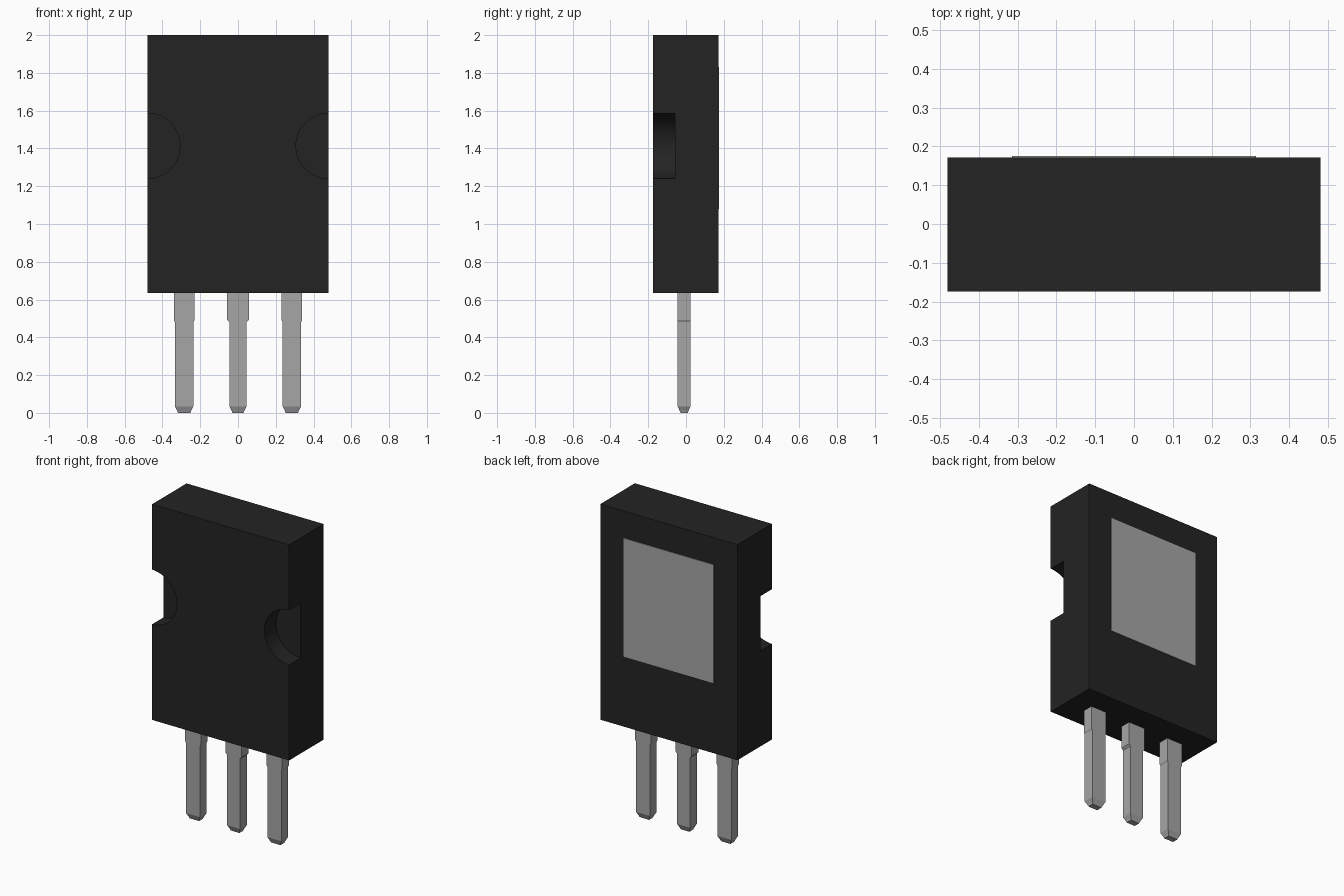
import bpy
import bmesh
import math

cube = bpy.data.objects.get("Cube")
if cube:
    bpy.data.objects.remove(cube, do_unlink=True)


def material(name, value):
    mat = bpy.data.materials.new(name)
    mat.use_nodes = True
    colour = (value, value, value, 1)
    mat.diffuse_color = colour
    mat.node_tree.nodes["Principled BSDF"].inputs["Base Color"].default_value = colour
    return mat


BLACK = material("black plastic", 0.017)
METAL = material("grey metal", 0.38)


def add_object(name, bm, mat):
    bmesh.ops.recalc_face_normals(bm, faces=bm.faces[:])
    mesh = bpy.data.meshes.new(name)
    bm.to_mesh(mesh)
    bm.free()
    mesh.materials.append(mat)
    obj = bpy.data.objects.new(name, mesh)
    bpy.context.collection.objects.link(obj)
    return obj


def box(name, lo, hi, mat):
    bm = bmesh.new()
    bmesh.ops.create_cube(bm, size=1)
    for v in bm.verts:
        v.co = [(a + b) / 2 + c * (b - a) for a, b, c in zip(lo, hi, v.co)]
    return add_object(name, bm, mat)


def pin(name, x, y, sections):
    """Stack rectangular sections (z, half width, half depth) into one pin."""
    bm = bmesh.new()
    rings = [[bm.verts.new((x + sx * w, y + sy * d, z))
              for sx, sy in ((-1, -1), (1, -1), (1, 1), (-1, 1))]
             for z, w, d in sections]
    for low, high in zip(rings, rings[1:]):
        for i in range(4):
            j = (i + 1) % 4
            bm.faces.new((low[i], low[j], high[j], high[i]))
    bm.faces.new(rings[0])
    bm.faces.new(rings[-1])
    return add_object(name, bm, METAL)


# Plastic case
body = box("case", (-0.48, -0.174, 0.635), (0.48, 0.171, 2.0), BLACK)

# Half-round notches on both side edges, open to the front
for side in (-1, 1):
    bpy.ops.mesh.primitive_cylinder_add(
        vertices=64, radius=0.173, depth=0.3,
        location=(side * 0.48, -0.058 - 0.15, 1.413),
        rotation=(math.pi / 2, 0, 0))
    cutter = bpy.context.object
    cutter.name = "notch_cutter"
    cutter.hide_render = True
    cutter.data.materials.append(BLACK)
    cut = body.modifiers.new("notch", "BOOLEAN")
    cut.operation = "DIFFERENCE"
    cut.solver = "EXACT"
    cut.object = cutter
    bpy.ops.object.select_all(action="DESELECT")
    body.select_set(True)
    bpy.context.view_layer.objects.active = body
    bpy.ops.object.modifier_apply(modifier=cut.name)
    bpy.data.objects.remove(cutter, do_unlink=True)
bpy.ops.object.shade_smooth_by_angle(angle=math.radians(30))

# Metal heat plate, slightly proud of the back
box("heat_plate", (-0.315, 0.16, 1.08), (0.315, 0.175, 1.83), METAL)

# Three stepped pins with tapered tips
for name, x, wide, narrow in (("right_pin", -0.285, 0.055, 0.049),
                              ("middle_pin", 0.0, 0.057, 0.046),
                              ("left_pin", 0.285, 0.055, 0.049)):
    pin(name, x, -0.01, ((0.0, narrow - 0.016, 0.019),
                         (0.012, narrow - 0.012, 0.024),
                         (0.035, narrow, 0.034),
                         (0.48, narrow, 0.034),
                         (0.492, wide, 0.034),
                         (0.66, wide, 0.034)))
